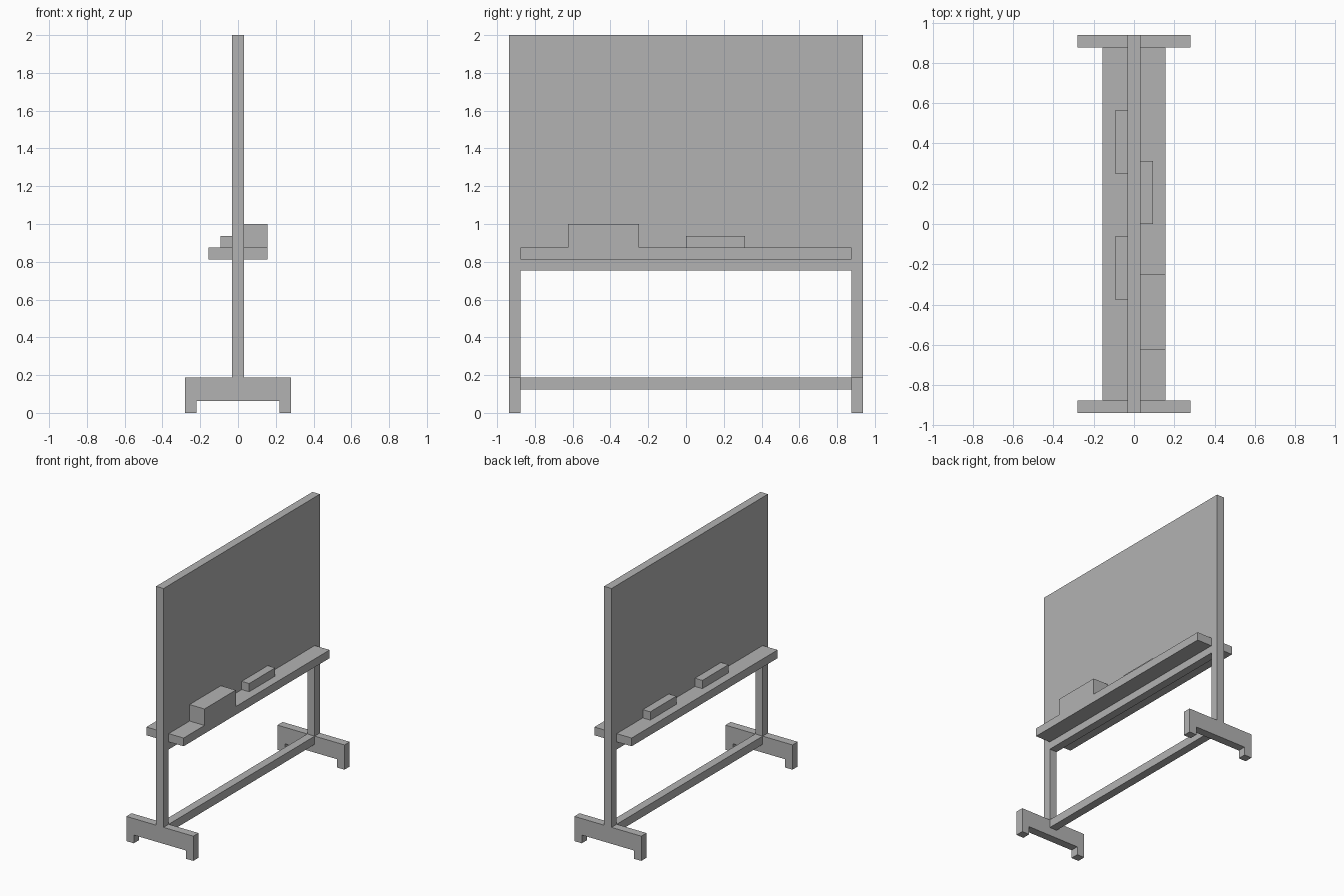
import bpy
import bmesh

default = bpy.data.objects.get("Cube")
if default:
    bpy.data.objects.remove(default, do_unlink=True)

grey = bpy.data.materials.new("plain grey")
grey.use_nodes = True
COLOR = (0.45, 0.45, 0.45, 1)
grey.diffuse_color = COLOR
grey.node_tree.nodes["Principled BSDF"].inputs["Base Color"].default_value = COLOR


def prism(name, profile, y0, y1):
    """Extrude an x-z profile from y0 to y1."""
    bm = bmesh.new()
    face = bm.faces.new([bm.verts.new((x, y0, z)) for x, z in profile])
    new = bmesh.ops.extrude_face_region(bm, geom=[face])["geom"]
    for v in new:
        if isinstance(v, bmesh.types.BMVert):
            v.co.y = y1
    bmesh.ops.recalc_face_normals(bm, faces=bm.faces)
    mesh = bpy.data.meshes.new(name)
    bm.to_mesh(mesh)
    bm.free()
    mesh.materials.append(grey)
    obj = bpy.data.objects.new(name, mesh)
    bpy.context.scene.collection.objects.link(obj)
    return obj


def box(name, x, y, z):
    profile = [(x[0], z[0]), (x[1], z[0]), (x[1], z[1]), (x[0], z[1])]
    return prism(name, profile, *y)


P = 0.0625            # thickness shared by all the timbers
H = P / 2             # half thickness of the board
END = 15 * P          # outer end of the stand
INNER = END - P       # inner side of the posts
FOOT_TOP = 3 * P
BOARD_BOTTOM = 0.755
TRAY_TOP = 14 * P

# Writing board and lower rail
box("board", (-H, H), (-END, END), (BOARD_BOTTOM, 2))
box("lower_rail", (-H, H), (-INNER, INNER), (2 * P, FOOT_TOP))

# Posts and notched feet at both ends
half_foot = [(3.5 * P, P), (3.5 * P, 0), (4.5 * P, 0), (4.5 * P, FOOT_TOP)]
foot = half_foot + [(-x, z) for x, z in reversed(half_foot)]
for side, s in (("left", 1), ("right", -1)):
    ends = sorted((s * INNER, s * END))
    box(side + "_post", (-H, H), ends, (FOOT_TOP, BOARD_BOTTOM))
    prism(side + "_foot", foot, *ends)

# Trays on both faces of the board
for side, s in (("left", 1), ("right", -1)):
    box(side + "_tray", sorted((s * H, s * 2.5 * P)), (-INNER, INNER),
        (TRAY_TOP - P, TRAY_TOP))

# Items resting on the trays
box("storage_box", (H, 2.5 * P), (-10 * P, -4 * P), (TRAY_TOP, 1))
for name, s, y in (("left_eraser", 1, 0), ("right_eraser_back", -1, 4 * P),
                   ("right_eraser_front", -1, -6 * P)):
    box(name, sorted((s * H, s * 1.5 * P)), (y, y + 5 * P),
        (TRAY_TOP, TRAY_TOP + P))
